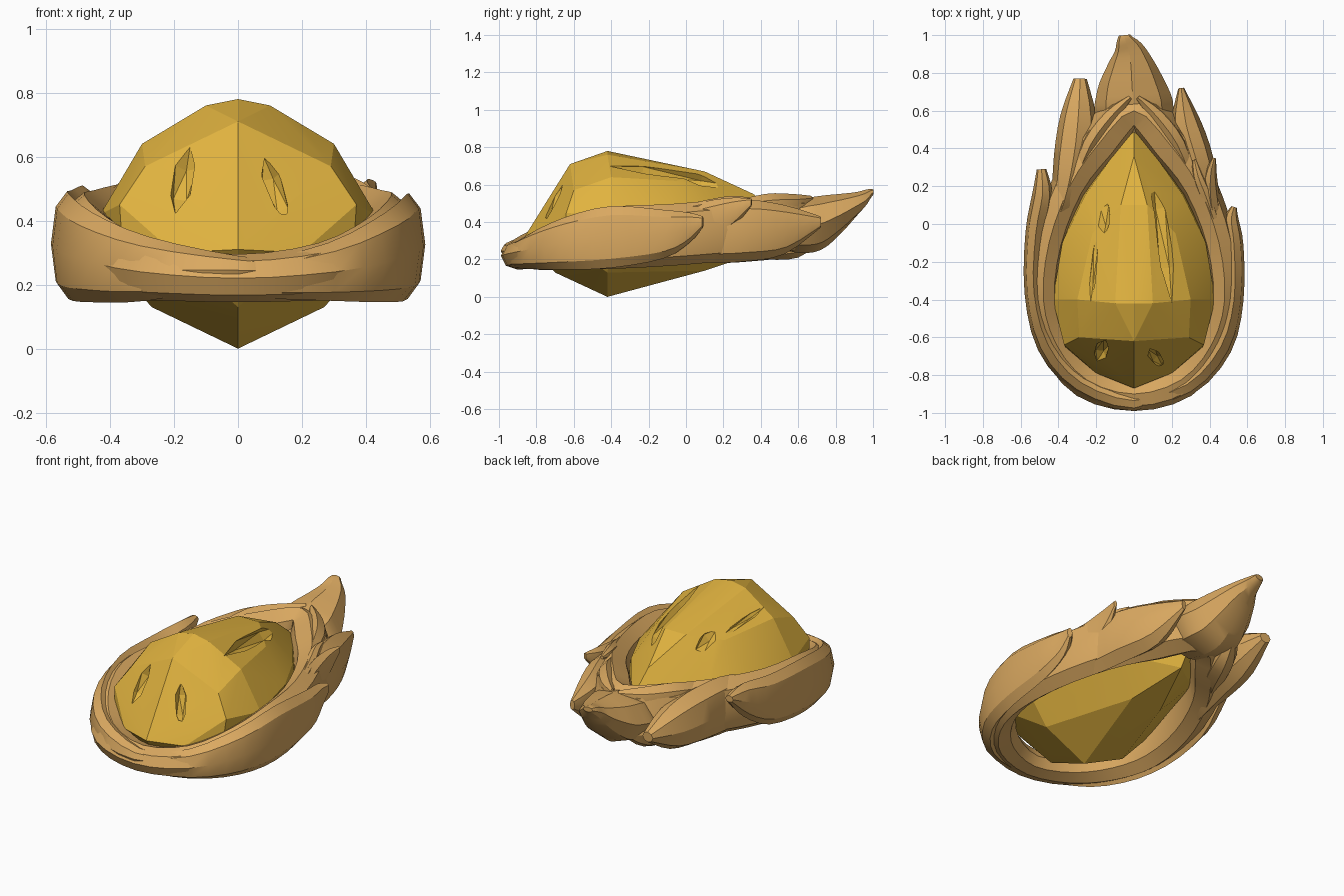
import bpy, bmesh, math
from mathutils import Vector, Matrix

cube = bpy.data.objects.get("Cube")
if cube:
    bpy.data.objects.remove(cube)


def material(name, rgb):
    m = bpy.data.materials.new(name)
    m.use_nodes = True
    m.diffuse_color = (*rgb, 1)
    bsdf = next(n for n in m.node_tree.nodes if n.type == 'BSDF_PRINCIPLED')
    bsdf.inputs["Base Color"].default_value = (*rgb, 1)
    bsdf.inputs["Roughness"].default_value = 0.7
    return m


GOLD = material("amber gold", (0.75, 0.45, 0.05))
TAN = material("husk tan", (0.71, 0.40, 0.12))


def finish(bm, name, mat, angle):
    bmesh.ops.recalc_face_normals(bm, faces=bm.faces)
    me = bpy.data.meshes.new(name)
    bm.to_mesh(me)
    bm.free()
    me.materials.append(mat)
    ob = bpy.data.objects.new(name, me)
    bpy.context.collection.objects.link(ob)
    bpy.ops.object.select_all(action='DESELECT')
    ob.select_set(True)
    bpy.context.view_layer.objects.active = ob
    if angle:
        bpy.ops.object.shade_smooth_by_angle(angle=math.radians(angle))
    return ob


def resample(stations, closed, steps=3):
    """Catmull-Rom through stations of x, y, z, half width, half height."""
    n, out = len(stations), []

    def at(i):
        return stations[i % n] if closed else stations[max(0, min(n - 1, i))]
    for i in range(n if closed else n - 1):
        p = [at(i + k) for k in (-1, 0, 1, 2)]
        for s in range(steps):
            t = s / steps
            out.append([0.5 * (2 * b + (c - a) * t + (2 * a - 5 * b + 4 * c - d) * t ** 2
                               + (3 * b - a - 3 * c + d) * t ** 3) for a, b, c, d in zip(*p)])
    if not closed:
        out.append(list(stations[-1]))
    return out


def loft(name, stations, closed=False, sides=8, angle=28):
    """Sweep a faceted oval along the stations, keeping its height axis vertical."""
    pts = resample(stations, closed)
    n = len(pts)
    bm = bmesh.new()
    rings = []
    for i, (x, y, z, w, h) in enumerate(pts):
        a = pts[i - 1] if closed or i else pts[0]
        b = pts[(i + 1) % n] if closed or i < n - 1 else pts[-1]
        side = Vector((b[1] - a[1], a[0] - b[0], 0)).normalized()
        ring = []
        for k in range(sides):
            t = math.tau * k / sides
            ring.append(bm.verts.new(Vector((x, y, z)) + side * max(w, .008) * math.cos(t)
                                     + Vector((0, 0, max(h, .008) * math.sin(t)))))
        rings.append(ring)
    for i in range(n if closed else n - 1):
        r, q = rings[i], rings[(i + 1) % n]
        for k in range(sides):
            j = (k + 1) % sides
            bm.faces.new((r[k], r[j], q[j], q[k]))
    if not closed:
        bm.faces.new(rings[0])
        bm.faces.new(rings[-1])
    return finish(bm, name, TAN, angle)


# Faceted teardrop gem: hull of one half's corners and their mirror
half = [
    (0, -.42, 0), (.27, -.42, .13), (0, -.7, .13), (.1, .1, .14), (0, .4, .24),
    (.42, -.4, .3), (.36, -.66, .3), (.2, -.79, .3), (0, -.87, .31), (.28, .15, .34),
    (.43, -.4, .42), (.37, -.64, .45), (.38, -.1, .45), (.26, .15, .46), (0, .52, .42),
    (.29, -.6, .57), (0, -.62, .71), (.3, -.4, .64), (.1, -.42, .76), (0, -.42, .78),
    (.22, -.05, .62), (.07, .1, .67), (0, .36, .55),
]
bm = bmesh.new()
for x, y, z in half:
    bm.verts.new((x, y, z))
    if x:
        bm.verts.new((-x, y, z))
bmesh.ops.convex_hull(bm, input=bm.verts)
loose = [v for v in bm.verts if not v.link_faces]
bmesh.ops.delete(bm, geom=loose, context='VERTS')
gem = finish(bm, "gem", GOLD, 12)

# Chipped grooves cut into the gem
chips = bmesh.new()
for start, end, width in [
    ((.10, .28, .59), (.20, -.42, .70), .05),
    ((-.17, .16, .605), (-.16, -.06, .665), .045),
    ((-.20, -.04, .64), (-.23, -.42, .685), .02),
    ((-.15, -.615, .63), (-.195, -.725, .42), .04),
    ((.08, -.655, .60), (.15, -.75, .38), .035),
]:
    a, b = Vector(start), Vector(end)
    rot = (b - a).to_track_quat('Z', 'Y').to_matrix().to_4x4()
    bmesh.ops.create_icosphere(
        chips, subdivisions=1, radius=1,
        matrix=Matrix.Translation((a + b) / 2) @ rot
        @ Matrix.Diagonal((width, width, (b - a).length / 2, 1)))
cutter = finish(chips, "chip_cutter", GOLD, 0)
cutter.hide_render = True
cutter.hide_set(True)
cut = gem.modifiers.new("chips", 'BOOLEAN')
cut.operation = 'DIFFERENCE'
cut.object = cutter
cut.solver = 'EXACT'

# Husk rim: closed teardrop loop, thick enough to grip the gem
side = [
    (.25, -.825, .24, .10, .09), (.41, -.64, .28, .09, .13), (.48, -.4, .315, .085, .165),
    (.45, -.1, .33, .09, .165), (.34, .2, .355, .10, .165), (.19, .42, .375, .12, .16),
]
mirrored = [(-s[0], *s[1:]) for s in reversed(side)]
loft("husk_rim", [(0, -.90, .22, .09, .075)] + side + [(0, .6, .40, .11, .145)] + mirrored,
     closed=True)

# Large front leaves wrapping each side, overlapping at the front
loft("front_leaf_left", [
    (-.2, -.87, .2, .02, .03), (0, -.93, .21, .05, .05), (.28, -.85, .24, .06, .09),
    (.46, -.65, .285, .06, .14), (.53, -.4, .32, .05, .165), (.53, -.12, .335, .05, .13),
    (.515, .02, .37, .04, .08), (.53, .09, .40, .015, .03)])
loft("front_leaf_right", [
    (.22, -.86, .24, .02, .03), (0, -.935, .245, .055, .045), (-.28, -.84, .25, .06, .10),
    (-.455, -.64, .285, .06, .14), (-.53, -.36, .32, .05, .165), (-.52, -.05, .345, .055, .15),
    (-.485, .15, .41, .055, .10), (-.49, .29, .47, .025, .02)])

# Middle leaves trailing behind each side
loft("middle_leaf_left", [
    (.48, -.2, .33, .03, .08), (.39, .08, .345, .065, .16), (.335, .32, .355, .09, .165),
    (.275, .53, .36, .08, .13), (.25, .72, .40, .015, .03)])
loft("middle_leaf_right", [
    (-.48, -.15, .33, .03, .08), (-.375, .1, .35, .07, .165), (-.32, .35, .355, .105, .165),
    (-.295, .57, .355, .095, .13), (-.285, .77, .37, .035, .03)])
loft("lower_leaf_right", [
    (-.34, .2, .3, .04, .08), (-.22, .42, .3, .07, .1), (-.14, .6, .3, .07, .09),
    (-.1, .72, .33, .02, .03)])

# Leaf tips standing up along the rim top
loft("raised_leaf_left", [
    (.46, -.1, .37, .03, .08), (.41, .1, .39, .05, .12), (.405, .25, .45, .035, .08),
    (.425, .35, .505, .01, .02)])
loft("inner_leaf_left", [
    (.46, -.1, .43, .02, .04), (.39, .12, .46, .035, .06), (.34, .25, .5, .03, .04),
    (.32, .34, .52, .01, .01)])
for sign, name in ((1, "left"), (-1, "right")):
    loft("rear_leaf_" + name, [
        (sign * .31, .22, .42, .03, .08), (sign * .23, .42, .43, .055, .12),
        (sign * .12, .57, .45, .05, .1), (sign * .02, .67, .5, .015, .04)])

# Broad rear leaf rising to the tail tip
loft("tail_leaf", [
    (0, .46, .35, .16, .08), (0, .6, .375, .21, .14), (-.01, .72, .395, .185, .145),
    (-.015, .82, .44, .14, .11), (-.025, .91, .495, .09, .065), (-.045, .97, .54, .05, .035),
    (-.05, 1.0, .56, .03, .015)])
